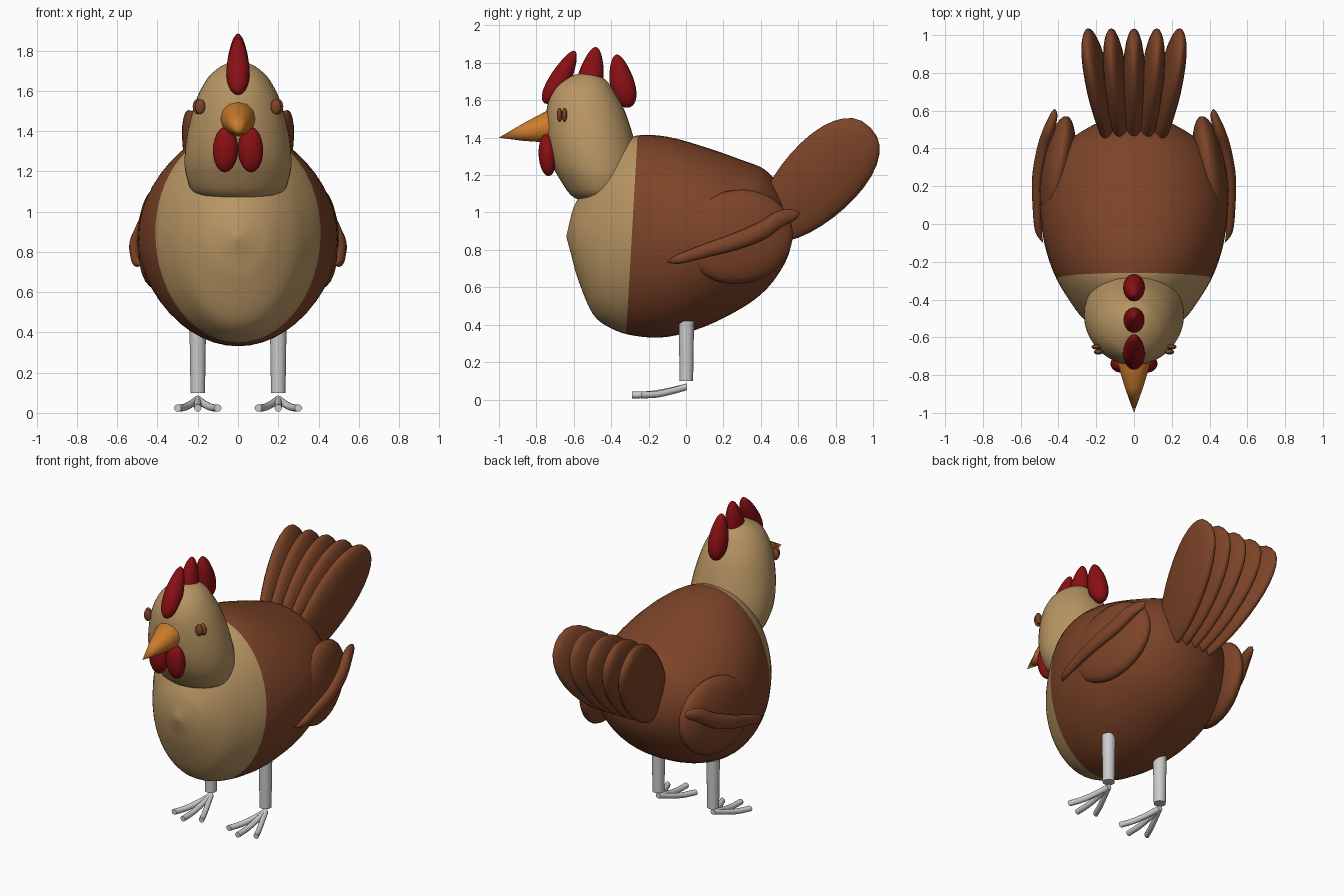
import bpy, bmesh
from math import sin, cos, pi, radians
from mathutils import Vector

cube = bpy.data.objects.get("Cube")
if cube:
    bpy.data.objects.remove(cube, do_unlink=True)


def material(name, rgb):
    m = bpy.data.materials.new(name)
    m.use_nodes = True
    m.diffuse_color = (*rgb, 1)
    m.node_tree.nodes["Principled BSDF"].inputs["Base Color"].default_value = (*rgb, 1)
    return m


BROWN = material("feather_brown", (0.205, 0.058, 0.021))
TAN = material("breast_tan", (0.485, 0.305, 0.127))
RED = material("comb_red", (0.25, 0.005, 0.007))
ORANGE = material("beak_orange", (0.61, 0.2, 0.025))
GREY = material("leg_grey", (0.6, 0.6, 0.6))


def resample(rows, steps=4):
    """Smooth curve through rows of numbers."""
    pts = [rows[0]] + rows + [rows[-1]]
    out = []
    for i in range(len(rows) - 1):
        for s in range(steps):
            t = s / steps
            out.append([0.5 * (2 * b + (c - a) * t + (2 * a - 5 * b + 4 * c - d) * t * t
                               + (3 * b - a - 3 * c + d) * t ** 3)
                        for a, b, c, d in zip(*pts[i:i + 4])])
    return out + [list(rows[-1])]


def loft(name, rings, mats, n=32, cut=None):
    """Skin elliptical rings (centre, u, v); a zero ring becomes a pole."""
    bm = bmesh.new()
    loops = []
    for c, u, v in rings:
        c, u, v = Vector(c), Vector(u), Vector(v)
        if u.length < 1e-4:
            loops.append([bm.verts.new(c)])
        else:
            loops.append([bm.verts.new(c + u * cos(2 * pi * k / n) + v * sin(2 * pi * k / n))
                          for k in range(n)])
    for a, b in zip(loops, loops[1:]):
        for k in range(n):
            j = (k + 1) % n
            if len(a) == 1:
                bm.faces.new((a[0], b[k], b[j]))
            elif len(b) == 1:
                bm.faces.new((a[k], a[j], b[0]))
            else:
                bm.faces.new((a[k], a[j], b[j], b[k]))
    for end in (loops[0], loops[-1]):
        if len(end) > 1:
            bm.faces.new(end)
    if cut:  # second colour on the far side of a plane
        co, no = Vector(cut[0]), Vector(cut[1])
        bmesh.ops.bisect_plane(bm, geom=bm.verts[:] + bm.edges[:] + bm.faces[:],
                               plane_co=co, plane_no=no)
        for f in bm.faces:
            f.material_index = int((f.calc_center_median() - co).dot(no) > 0)
    bmesh.ops.recalc_face_normals(bm, faces=bm.faces[:])
    me = bpy.data.meshes.new(name)
    bm.to_mesh(me)
    bm.free()
    for m in mats:
        me.materials.append(m)
    me.polygons.foreach_set("use_smooth", [True] * len(me.polygons))
    me.set_sharp_from_angle(angle=radians(50))
    ob = bpy.data.objects.new(name, me)
    bpy.context.collection.objects.link(ob)
    return ob


def spindle(name, a, b, u, v, mat, power=1.0, taper=0.0, n=24, count=16):
    """Leaf or egg shape from a to b; taper > 0 makes the start fatter."""
    a, b, u, v = map(Vector, (a, b, u, v))
    rings = []
    for i in range(count + 1):
        th = pi * i / count
        r = sin(th) ** power * (1 + taper * cos(th)) if 0 < i < count else 0
        rings.append((a.lerp(b, (1 - cos(th)) / 2), u * r, v * r))
    return loft(name, rings, [mat], n)


# Body: y, bottom, top, half width
body = [(-.64, .87, .87, 0), (-.61, .76, 1.0, .1), (-.58, .65, 1.07, .17),
        (-.5, .46, 1.22, .27), (-.4, .38, 1.34, .345), (-.27, .34, 1.41, .42),
        (-.1, .335, 1.405, .475), (.1, .39, 1.35, .495), (.3, .49, 1.28, .45),
        (.42, .58, 1.23, .37), (.5, .68, 1.14, .26), (.55, .78, 1.03, .15),
        (.575, .9, .9, 0)]
loft("body", [((0, y, (lo + hi) / 2), (w, 0, 0), (0, 0, (hi - lo) / 2))
              for y, lo, hi, w in resample(body)],
     [TAN, BROWN], 48, cut=((0, -.29, .87), (0, 1, -.057)))

# Head: z, front, back, half width
head = [(1.75, -.53, -.53, 0), (1.735, -.6, -.47, .06), (1.70, -.67, -.42, .115),
        (1.65, -.715, -.385, .16), (1.55, -.745, -.33, .21), (1.4, -.745, -.28, .25),
        (1.27, -.72, -.25, .265), (1.17, -.67, -.25, .255), (1.08, -.6, -.28, .2),
        (1.06, -.5, -.4, 0)]
loft("head", [((0, (f + b) / 2, z), (w, 0, 0), (0, (b - f) / 2, 0))
              for z, f, b, w in resample(head)], [TAN], 40)

# Beak
loft("beak", [((0, y, z), (r, 0, 0), (0, 0, r)) for y, z, r in
              ((-.7, 1.46, .086), (-.74, 1.46, .086), (-.87, 1.43, .047), (-1, 1.4, 0))],
     [ORANGE], 12)

# Comb spikes
for name, a, b, depth in (("front", (0, -.74, 1.58), (0, -.6, 1.865), .062),
                          ("middle", (0, -.54, 1.56), (0, -.483, 1.885), .07),
                          ("back", (0, -.315, 1.56), (0, -.37, 1.845), .066)):
    spindle("comb_" + name, a, b, (.056, 0, 0), (0, depth, 0), RED, taper=.25)

# Tail fan, each feather a tall thin leaf
for i in range(-2, 3):
    spindle(f"tail_feather_{i + 3}", (i * .055, .42, .88), (i * .125, .985, 1.455),
            (.06, 0, 0), (0, -.145, .145), BROWN, power=.85, taper=-.12)

for side, s in (("left", 1), ("right", -1)):
    # Wattle
    spindle(side + "_wattle", (s * .06, -.745, 1.42), (s * .065, -.735, 1.195),
            (.062, 0, 0), (0, .048, 0), RED)

    # Eye and its lid
    for part, x, y in (("eye", .188, -.677), ("eyelid", .2, -.65)):
        spindle(f"{side}_{part}", (s * x, y, 1.56), (s * x, y, 1.485),
                (.025, 0, 0), (0, .014, 0), BROWN, n=16, count=10)

    # Wing: broad lobe with a slender feather laid across it
    spindle(side + "_wing", (s * .45, -.01, .83), (s * .36, .57, .91),
            (.085, 0, 0), (0, -.03, .25), BROWN)
    quill = [(.48, -.1, .735, 0), (.505, -.04, .75, .024), (.512, .1, .795, .034),
             (.508, .25, .84, .042), (.48, .4, .9, .046), (.45, .5, .965, .043),
             (.425, .58, .99, .026), (.42, .61, 1.0, 0)]
    loft(side + "_wing_feather", [((s * x, y, z), (r * .75, 0, 0), (0, -r * .3, r))
                                  for x, y, z, r in resample(quill)], [BROWN], 16)

    # Leg
    loft(side + "_leg", [((s * .2, .002, z), (r, 0, 0), (0, r, 0))
                         for z, r in ((.1, .036), (.42, .041))], [GREY], 24)

    # Toes
    for toe, dx, tip in (("inner", -.1, -.24), ("middle", 0, -.29), ("outer", .1, -.24)):
        path = [(0, .005, .068), (.3, .3 * tip, .046), (.65, .65 * tip, .028),
                (1, tip, .024)]
        loft(f"{side}_{toe}_toe", [((s * (.2 + dx * t), y, z), (.018, 0, 0), (0, 0, .018))
                                   for t, y, z in resample(path)], [GREY], 12)
